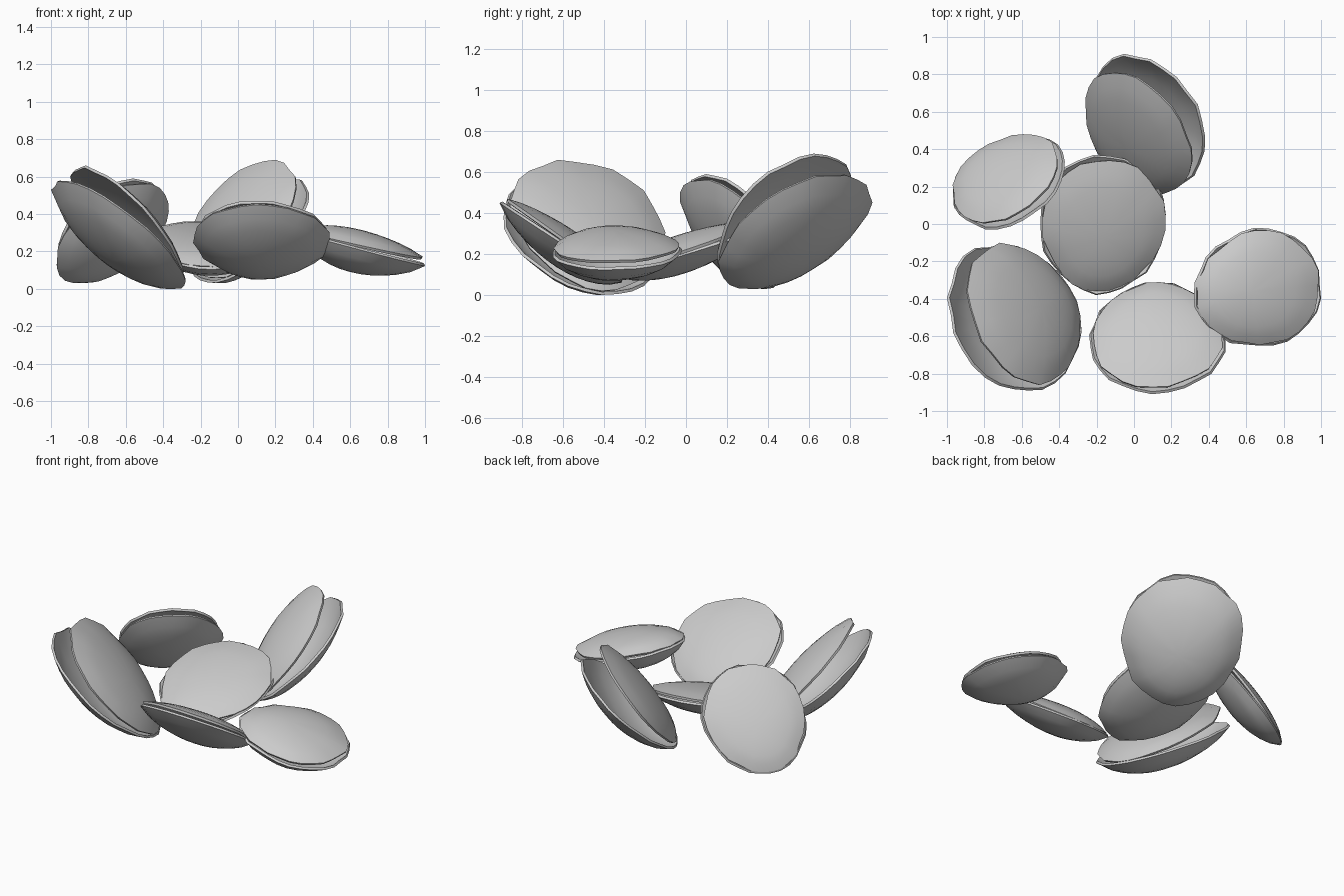
import bpy, bmesh, math, random
from mathutils import Vector

if "Cube" in bpy.data.objects:
    bpy.data.objects.remove(bpy.data.objects["Cube"])

random.seed(4)
SEG, RINGS = 28, 6

# name, plane normal, opening direction, half length, half width, dome depth, half gape (deg), bounds (x, y, z)
SHELLS = [
    ("back_clam", (-.53, -.50, .68), (.42, .58, .7), .38, .35, .10, 5.5,
     ((-.26, .38), (.15, .91), (.03, .69))),
    ("middle_clam", (.06, -.30, .95), (.1, 1, .3), .38, .34, .085, .8,
     ((-.50, .17), (-.38, .37), (.07, .36))),
    ("front_left_clam", (.66, .30, .68), (-.6, -.15, .7), .41, .38, .11, 4.5,
     ((-1.0, -.28), (-.89, -.10), (0, .66))),
    ("right_clam", (.19, -.02, .98), (1, .3, -.2), .35, .32, .09, 1,
     ((.32, 1.0), (-.65, -.02), (.07, .34))),
    ("front_clam", (.0, .57, .82), (.2, -1, .5), .34, .36, .09, 1.2,
     ((-.24, .49), (-.91, -.31), (.05, .47))),
    ("left_clam", (-.50, .58, .64), (.6, -.4, .7), .34, .31, .085, 2,
     ((-.97, -.37), (-.03, .48), (.03, .59))),
]


def valve_points(n, u, length, width, depth, gape, side, wobble):
    """Domed half shell: rim lies in the hinge plane, then swings open."""
    w = n.cross(u)
    ang = math.radians(gape) * side
    # upper valve is flatter and a little smaller than the cupped lower one
    size, dome = (.96, .65) if side > 0 else (1, 1.2)
    pts = []
    for i in range(RINGS + 1):
        r = i / RINGS
        for k in range(SEG if i else 1):
            t = 2 * math.pi * k / SEG
            rim = size * (1 + wobble[k] * r * r)
            # dome apex sits toward the hinge, rim narrows there
            a = length * (r * math.cos(t) * rim - .12 * (1 - r * r)) + length
            b = width * r * math.sin(t) * rim * (1 + .08 * math.cos(t))
            h = side * (depth * dome * ((1 - r * r) ** .8 + wobble[-k] * .7 * r * (1 - r)) + .005)
            a, h = a * math.cos(ang) - h * math.sin(ang), a * math.sin(ang) + h * math.cos(ang)
            pts.append(u * (a - length) + w * b + n * h)
    return pts


def valve_object(name, pts, side):
    bm = bmesh.new()
    v = [bm.verts.new(p) for p in pts]
    ring = lambda i, k: v[1 + (i - 1) * SEG + k % SEG]
    for k in range(SEG):
        faces = [(v[0], ring(1, k), ring(1, k + 1))]
        faces += [(ring(i, k), ring(i + 1, k), ring(i + 1, k + 1), ring(i, k + 1))
                  for i in range(1, RINGS)]
        for f in faces:
            bm.faces.new(f if side > 0 else f[::-1])
    me = bpy.data.meshes.new(name)
    bm.to_mesh(me)
    bm.free()
    ob = bpy.data.objects.new(name, me)
    bpy.context.collection.objects.link(ob)
    # thin shell wall, grown inward
    mod = ob.modifiers.new("wall", "SOLIDIFY")
    mod.thickness = .015
    mod.offset = -1
    bpy.ops.object.select_all(action='DESELECT')
    ob.select_set(True)
    bpy.context.view_layer.objects.active = ob
    bpy.ops.object.modifier_apply(modifier="wall")
    bpy.ops.object.shade_smooth_by_angle(angle=math.radians(40))


for name, nrm, opening, length, width, depth, gape, bounds in SHELLS:
    n = Vector(nrm).normalized()
    u = Vector(opening)
    u = (u - n * u.dot(n)).normalized()
    valves = []
    for side in (1, -1):
        wobble = [random.uniform(-.025, .025) for _ in range(SEG)]
        valves.append(valve_points(n, u, length, width, depth, gape, side, wobble))
    # settle the pair into its place in the pile
    for ax, (lo, hi) in enumerate(bounds):
        vals = [p[ax] for pts in valves for p in pts]
        a, b = min(vals), max(vals)
        for pts in valves:
            for p in pts:
                p[ax] = lo + (p[ax] - a) * (hi - lo) / (b - a)
    valve_object(name + "_upper_valve", valves[0], 1)
    valve_object(name + "_lower_valve", valves[1], -1)
